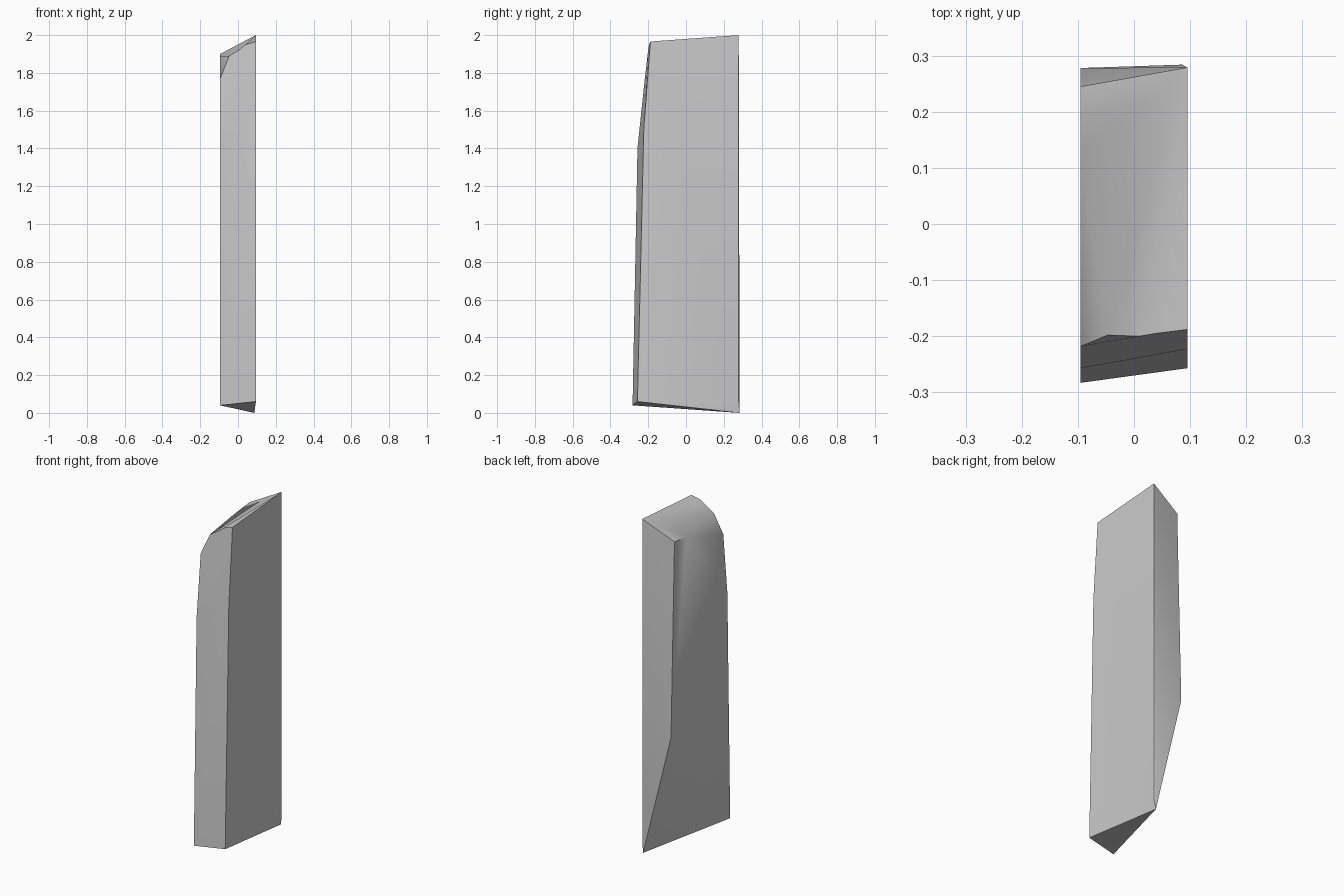
import bpy
import bmesh
import math

cube = bpy.data.objects.get("Cube")
if cube:
    bpy.data.objects.remove(cube, do_unlink=True)

# Half width of the slab
W = 0.095

# Corners of the slanted stone slab
corners = {
    # tilted three-cornered base
    "base_left": (-W, -0.283, 0.04),
    "base_right": (W, -0.257, 0.06),
    "base_back": (0.086, 0.284, 0.0),
    "base_chip": (W, 0.279, 0.06),
    # knee of the undercut rear edge
    "rear_knee": (-W, 0.278, 0.737),
    # kink where the front starts leaning back
    "kink_left": (-W, -0.257, 1.4),
    "kink_right": (W, -0.223, 1.51),
    # sloping crown
    "chip_low": (-W, -0.218, 1.77),
    "chip_high": (-0.047, -0.198, 1.89),
    "crown_mid": (0.01, -0.2, 1.925),
    "crown_step": (0.04, -0.195, 1.95),
    "crown_front": (W, -0.188, 1.966),
    "crown_back": (W, 0.279, 2.0),
    "crown_rear": (-W, 0.245, 1.9),
    "chip_tail": (-W, 0.13, 1.888),
}

bm = bmesh.new()
vert = {name: bm.verts.new(co) for name, co in corners.items()}


def face(names):
    return bm.faces.new([vert[n] for n in names.split()])


# Underside and the chipped rear corner
face("base_left base_back base_right")
face("base_right base_back base_chip")
face("base_back crown_back base_chip")

# Broad right side
face("base_right base_chip crown_back crown_front kink_right")

# Broad left side with its undercut
face("base_left kink_left chip_low chip_tail crown_rear rear_knee")
face("base_left rear_knee base_back")

# Back
face("base_back rear_knee crown_back")
face("rear_knee crown_rear crown_back")

# Front, lower and upper
face("base_left base_right kink_right kink_left")
face("kink_left kink_right crown_front crown_step crown_mid chip_high chip_low")

# Chipped crown corner
face("chip_low chip_high chip_tail")

# Crown, as a fan from its highest corner
rim = ["crown_rear", "chip_tail", "chip_high", "crown_mid", "crown_step", "crown_front"]
for a, b in zip(rim, rim[1:]):
    face("crown_back " + a + " " + b)

bmesh.ops.recalc_face_normals(bm, faces=bm.faces[:])
mesh = bpy.data.meshes.new("stone_slab")
bm.to_mesh(mesh)
bm.free()

slab = bpy.data.objects.new("stone_slab", mesh)
bpy.context.collection.objects.link(slab)

# Plain grey stone
grey = (0.6, 0.6, 0.6, 1.0)
stone = bpy.data.materials.new("grey_stone")
stone.use_nodes = True
stone.diffuse_color = grey
for node in stone.node_tree.nodes:
    if node.type == "BSDF_PRINCIPLED":
        node.inputs["Base Color"].default_value = grey
mesh.materials.append(stone)

# Soft shading across the shallow bends
for other in bpy.context.selected_objects:
    other.select_set(False)
slab.select_set(True)
bpy.context.view_layer.objects.active = slab
bpy.ops.object.shade_smooth_by_angle(angle=math.radians(42))
